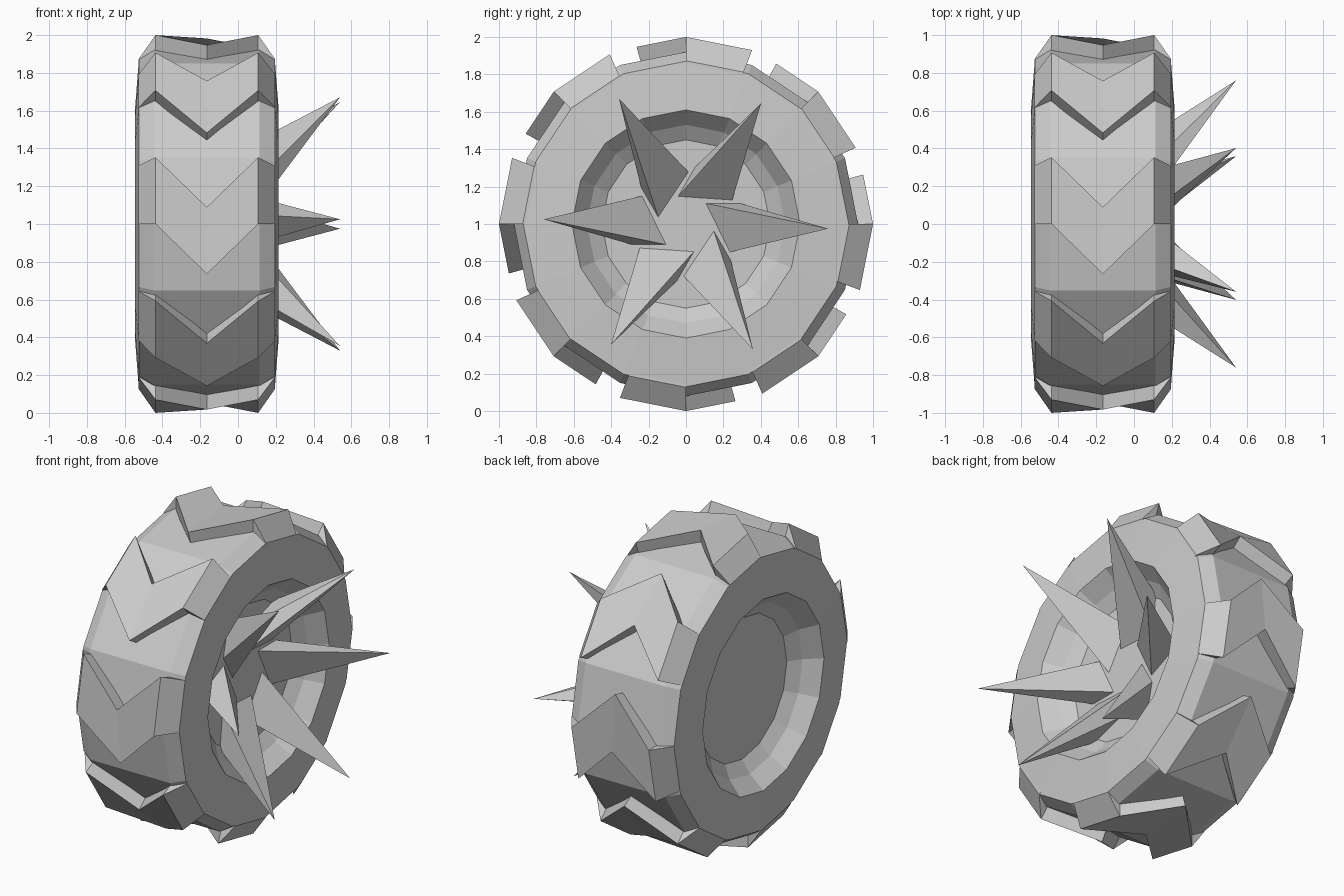
import bpy, bmesh
from math import radians, cos, sin
from mathutils import Vector

if "Cube" in bpy.data.objects:
    bpy.data.objects.remove(bpy.data.objects["Cube"])

CX, CZ, SIDES = -0.165, 1.0, 16
STEP = 360 / SIDES


def point(x, deg, r):
    """Point on a 16-sided prism of corner radius r; deg measured from +y towards +z."""
    local = (deg % STEP) - STEP / 2
    rr = r * cos(radians(STEP / 2)) / cos(radians(local))
    a = radians(deg)
    return Vector((CX + x, rr * cos(a), CZ + rr * sin(a)))


def finish(bm, name):
    bmesh.ops.recalc_face_normals(bm, faces=bm.faces[:])
    mesh = bpy.data.meshes.new(name)
    bm.to_mesh(mesh)
    bm.free()
    obj = bpy.data.objects.new(name, mesh)
    bpy.context.collection.objects.link(obj)
    return obj


# Tyre body with dished hub on both sides
half = [(0.23, 0.45), (0.285, 0.53), (0.38, 0.61), (0.36, 0.87), (0.28, 0.92)]
profile = half + [(-x, r) for x, r in reversed(half)]
bm = bmesh.new()
rings = [[bm.verts.new(point(x, i * STEP, r)) for i in range(SIDES)] for x, r in profile]
for a, b in zip(rings, rings[1:]):
    for i in range(SIDES):
        j = (i + 1) % SIDES
        bm.faces.new((a[i], a[j], b[j], b[i]))
bm.faces.new(rings[0])
bm.faces.new(rings[-1])
finish(bm, "tyre")

# Chevron tread blocks: x, top radius, base radius, angular shift
section = [(-0.361, 0.873, 0.84, 0), (-0.272, 1.0, 0.89, 0), (0, 1.0, 0.89, 15.6),
           (0.272, 1.0, 0.89, 0), (0.361, 0.873, 0.84, 0)]
bm = bmesh.new()
for k in range(8):
    start = 90 + k * 45
    rows = []
    for x, top, base, shift in section:
        s, e = start + shift, start + shift - 20.8
        rows.append([bm.verts.new(point(x, d, r))
                     for d, r in ((s, top), (e, top), (e, base), (s, base))])
    for a, b in zip(rows, rows[1:]):
        for i in range(4):
            j = (i + 1) % 4
            bm.faces.new((a[i], a[j], b[j], b[i]))
    bm.faces.new(rows[0])
    bm.faces.new(rows[-1])
finish(bm, "tread_blocks")

# Six slanted spikes growing out of the hub
tip = Vector((0.54, 0.76, -0.025))
base = [Vector((0.065, y, z)) for y, z in
        ((0.107, 0.11), (0.235, -0.15), (0.46, -0.05), (0.29, 0.11))]
bm = bmesh.new()
for k in range(6):
    a = radians(60 * k)

    def turn(p):
        return Vector((p.x, p.y * cos(a) - p.z * sin(a), CZ + p.y * sin(a) + p.z * cos(a)))

    t = bm.verts.new(turn(tip))
    ring = [bm.verts.new(turn(tip + (p - tip) * 1.02)) for p in base]
    for i in range(4):
        bm.faces.new((ring[i], ring[(i + 1) % 4], t))
    bm.faces.new(ring)
finish(bm, "hub_spikes")
